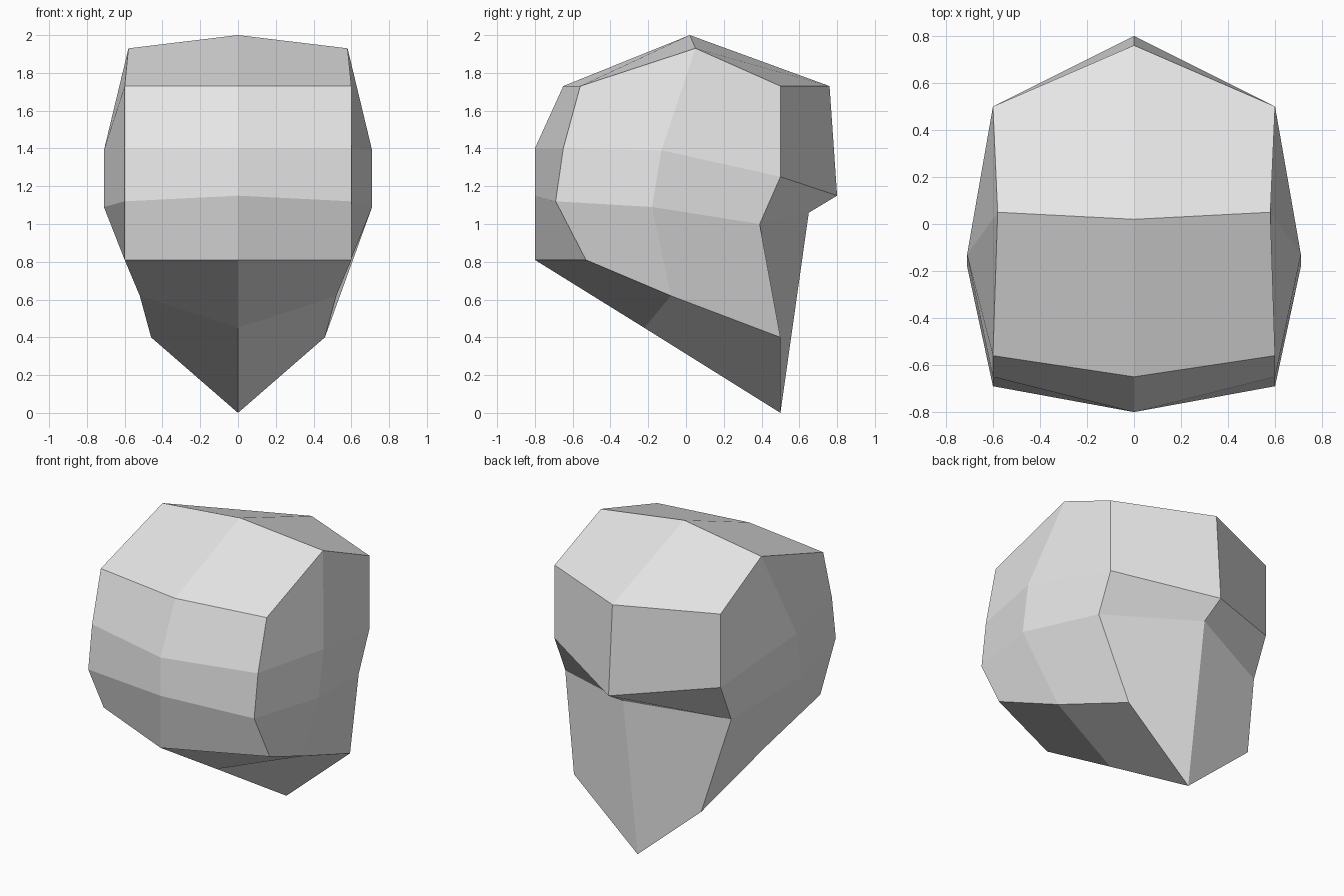
import bpy
import bmesh

cube = bpy.data.objects.get("Cube")
if cube:
    bpy.data.objects.remove(cube, do_unlink=True)

# Plain grey material
grey = bpy.data.materials.new("light grey")
grey.use_nodes = True
colour = (0.8, 0.8, 0.8, 1)
grey.diffuse_color = colour
grey.node_tree.nodes["Principled BSDF"].inputs["Base Color"].default_value = colour

# Centre-line profile (y, z): crown, forehead, face, chin, jaw, nape, back
profile = [(0.02, 2), (-0.65, 1.73), (-0.8, 1.4), (-0.8, 1.15), (-0.8, 0.81),
           (-0.22, 0.45), (0.5, 0), (0.65, 1.06), (0.8, 1.15), (0.76, 1.73)]

# Matching outline of the side (x, y, z)
outline = [(0.58, 0.05, 1.93), (0.6, -0.56, 1.73), (0.6, -0.65, 1.4),
           (0.6, -0.69, 1.12), (0.6, -0.53, 0.81), (0.52, -0.08, 0.62),
           (0.46, 0.5, 0.4), (0.6, 0.39, 1), (0.6, 0.5, 1.25), (0.6, 0.5, 1.73)]

# Widest points of the side, upper and lower
cheek = [(0.71, -0.13, 1.39), (0.71, -0.18, 1.09)]

# Side panels; 10 and 11 are the cheek points
panels = [(0, 1, 2, 10), (2, 3, 11, 10), (3, 4, 5, 11),
          (11, 5, 6, 7), (10, 11, 7, 8), (0, 10, 8, 9)]

bm = bmesh.new()
centre = [bm.verts.new((0, y, z)) for y, z in profile]


def build_half(sign):
    side = [bm.verts.new((sign * x, y, z)) for x, y, z in outline + cheek]
    faces = [[side[i] for i in panel] for panel in panels]
    count = len(centre)
    for i in range(count):
        j = (i + 1) % count
        faces.append([centre[i], centre[j], side[j], side[i]])
    for face in faces:
        bm.faces.new(face if sign > 0 else face[::-1])


for sign in (1, -1):
    build_half(sign)

mesh = bpy.data.meshes.new("head")
bm.to_mesh(mesh)
bm.free()
mesh.materials.append(grey)
head = bpy.data.objects.new("head", mesh)
bpy.context.collection.objects.link(head)
